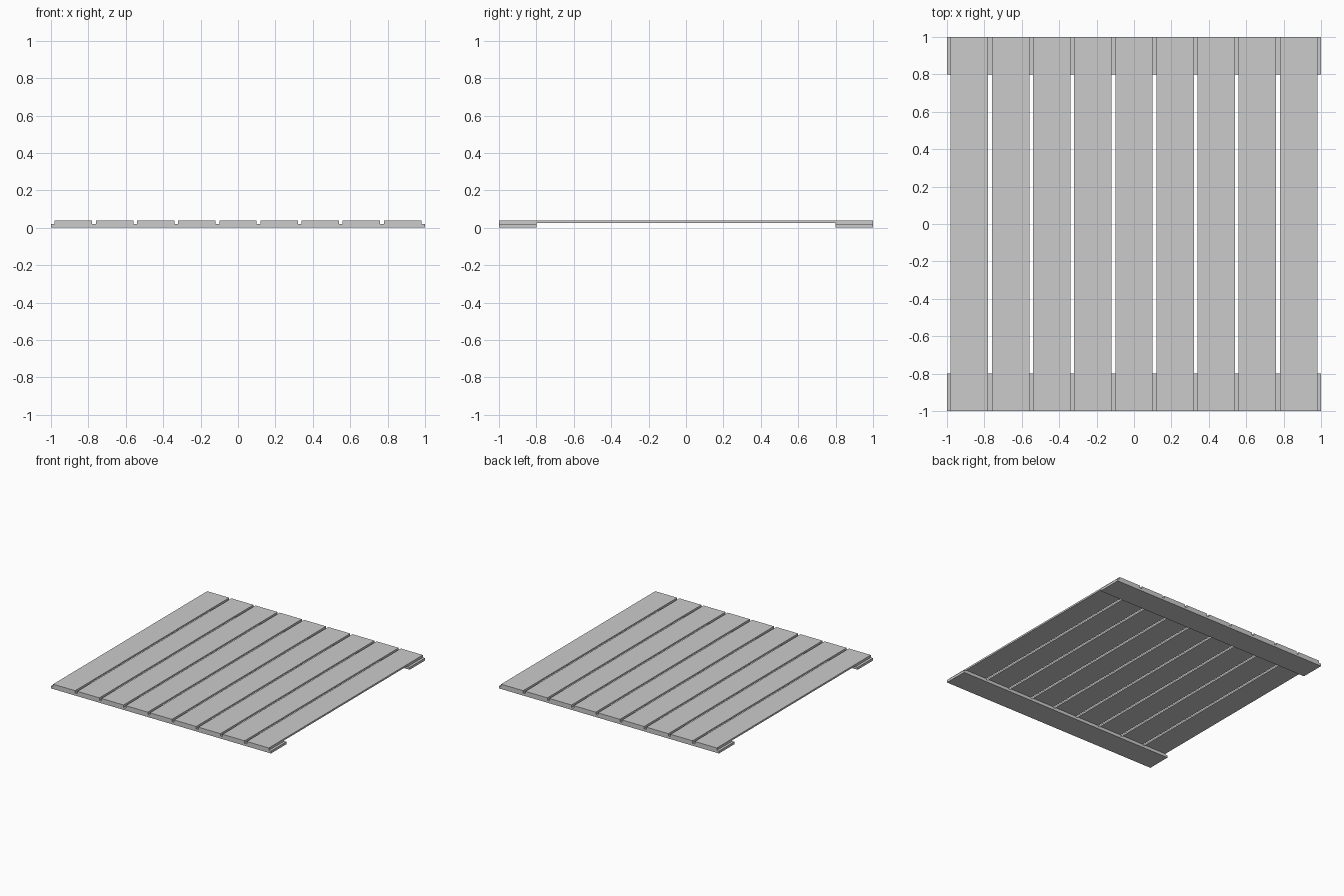
import bpy, bmesh

if "Cube" in bpy.data.objects:
    bpy.data.objects.remove(bpy.data.objects["Cube"])

RAIL_Y, RAIL_TOP = 0.8, 0.02        # inner edge and top of the end rails
SLAT_W, PITCH, COUNT = 0.2, 0.22, 9
SLAT_UNDER, TOP = 0.026, 0.04       # underside between the rails, upper face


def extrude_profile(bm, profile, x0, x1):
    """Extrude a closed (y, z) profile along x."""
    face = bm.faces.new([bm.verts.new((x0, y, z)) for y, z in profile])
    ext = bmesh.ops.extrude_face_region(bm, geom=[face])
    moved = [v for v in ext["geom"] if isinstance(v, bmesh.types.BMVert)]
    bmesh.ops.translate(bm, verts=moved, vec=(x1 - x0, 0, 0))


def finish(bm, name):
    bmesh.ops.recalc_face_normals(bm, faces=bm.faces)
    mesh = bpy.data.meshes.new(name)
    bm.to_mesh(mesh)
    bm.free()
    obj = bpy.data.objects.new(name, mesh)
    bpy.context.collection.objects.link(obj)
    return obj


# End rails, front and back
bm = bmesh.new()
for s in (-1, 1):
    extrude_profile(bm, [(s * RAIL_Y, 0), (s, 0), (s, RAIL_TOP), (s * RAIL_Y, RAIL_TOP)], -1, 1)
rails = finish(bm, "end_rails")

# Slats, thicker where they are let into the rails
foot = 0.01
slat = [(-1, foot), (-RAIL_Y, foot), (-RAIL_Y, SLAT_UNDER), (RAIL_Y, SLAT_UNDER),
        (RAIL_Y, foot), (1, foot), (1, TOP), (-1, TOP)]
bm = bmesh.new()
for i in range(COUNT):
    x = (i - (COUNT - 1) / 2) * PITCH
    extrude_profile(bm, slat, x - SLAT_W / 2, x + SLAT_W / 2)
panel = finish(bm, "slatted_panel")

# Fuse slats and rails into one clean solid
union = panel.modifiers.new("join_rails", "BOOLEAN")
union.operation = "UNION"
union.solver = "EXACT"
union.object = rails
clean = panel.modifiers.new("merge_flat_faces", "DECIMATE")
clean.decimate_type = "DISSOLVE"
clean.angle_limit = 0.01
bpy.context.view_layer.objects.active = panel
panel.select_set(True)
for mod in (union.name, clean.name):
    bpy.ops.object.modifier_apply(modifier=mod)
bpy.data.objects.remove(rails)
